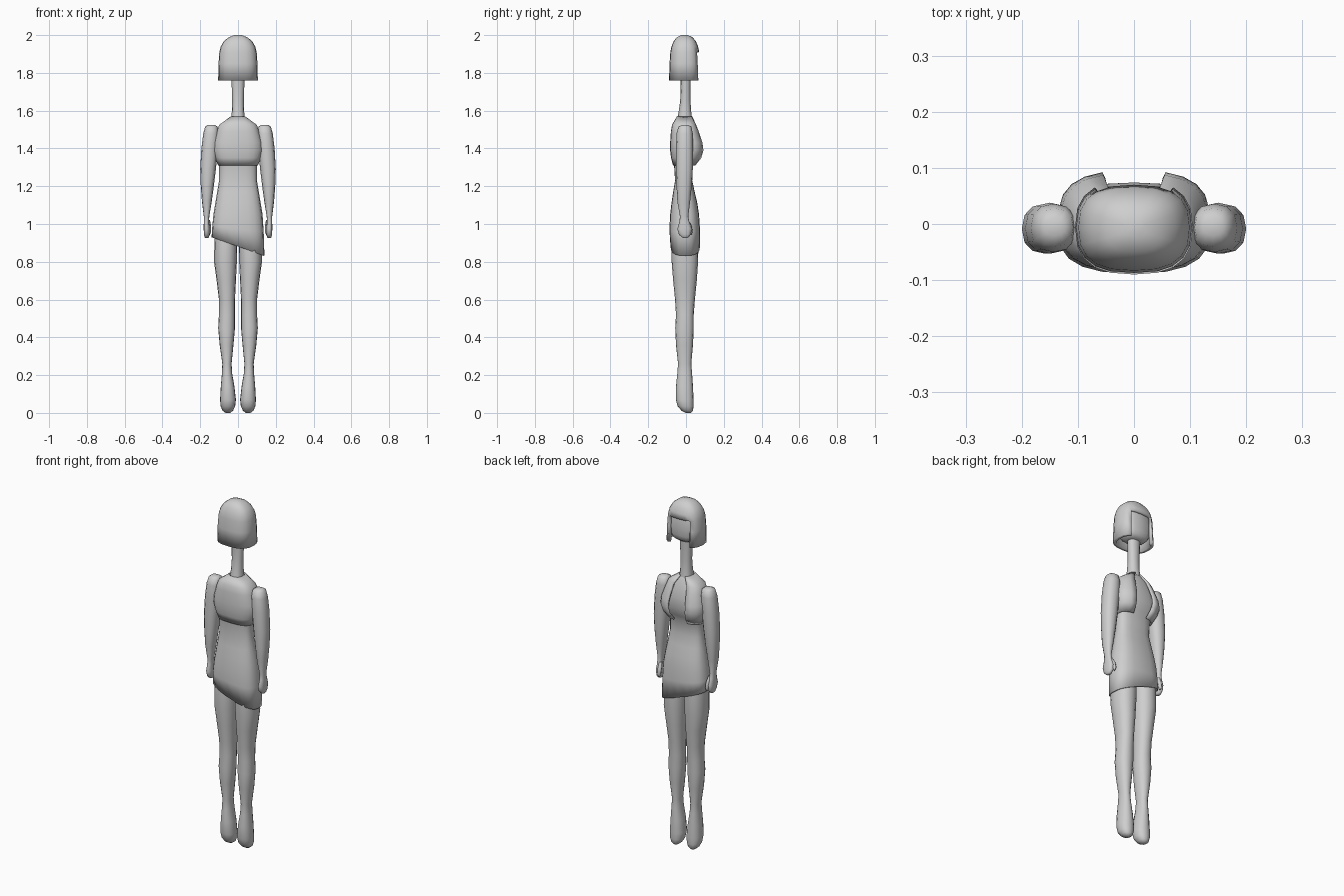
import bpy, bmesh, math

grey = bpy.data.materials.new("plain grey")
grey.diffuse_color = (0.62, 0.62, 0.62, 1)


def loft(name, rings, n=16, e=2.4, gap=0, caps=(True, True), angle=40,
         mirror=False, thick=0, shape=None, cut=None):
    """Rings run from top to bottom: (z, x0, x1, y0, y1). gap opens the +y side (degrees)."""
    bm = bmesh.new()
    rows = []
    for k, (z, x0, x1, y0, y1) in enumerate(rings):
        row = []
        for j in range(n + 1 if gap else n):
            a = math.radians(90 + gap + (360 - 2 * gap) * j / n)
            c, s = math.cos(a), math.sin(a)
            x = (x0 + x1) / 2 + (x1 - x0) / 2 * math.copysign(abs(c) ** (2 / e), c)
            y = (y0 + y1) / 2 + (y1 - y0) / 2 * math.copysign(abs(s) ** (2 / e), s)
            row.append(bm.verts.new(shape(k, x, y, z) if shape else (x, y, z)))
        rows.append(row)
    for up, low in zip(rows, rows[1:]):
        for j in range(n):
            m = (j + 1) % len(up)
            bm.faces.new((up[j], low[j], low[m], up[m]))
    if caps[0]:
        bm.faces.new(rows[0])
    if caps[1]:
        bm.faces.new(rows[-1][::-1])
    if cut:
        bmesh.ops.delete(bm, geom=[f for f in bm.faces if cut(f.calc_center_median())],
                         context='FACES')
    mesh = bpy.data.meshes.new(name)
    bm.to_mesh(mesh)
    bm.free()
    mesh.materials.append(grey)
    ob = bpy.data.objects.new(name, mesh)
    bpy.context.collection.objects.link(ob)
    bpy.ops.object.select_all(action='DESELECT')
    ob.select_set(True)
    bpy.context.view_layer.objects.active = ob
    bpy.ops.object.shade_smooth_by_angle(angle=math.radians(angle))
    if thick:
        mod = ob.modifiers.new("thickness", 'SOLIDIFY')
        mod.thickness, mod.offset = thick, -1
    if mirror:
        ob.modifiers.new("other side", 'MIRROR')
    return ob


def sym(rings):
    return [(z, -x, x, y0, y1) for z, x, y0, y1 in rings]


# Bobbed hair: a shell with the face opening on the +y side
loft("hair", sym([
    (2.0, .02, -.025, .01), (1.988, .05, -.05, .035), (1.968, .075, -.065, .052),
    (1.94, .091, -.077, .064), (1.91, .099, -.083, .07), (1.85, .103, -.087, .074),
    (1.76, .105, -.09, .078)]),
    n=20, e=2.6, caps=(True, False), thick=.018,
    cut=lambda c: c.y > .03 and abs(c.x) < .07 and c.z < 1.91)

# Head with a flat face and rounded chin
loft("head", sym([
    (1.95, .06, -.05, .045), (1.91, .08, -.065, .058), (1.85, .083, -.068, .061),
    (1.81, .08, -.065, .06), (1.785, .066, -.055, .054), (1.77, .04, -.038, .036)]), e=3)

# Neck
loft("neck", sym([
    (1.8, .036, -.03, .026), (1.72, .033, -.028, .024), (1.65, .031, -.031, .024),
    (1.6, .032, -.038, .027), (1.56, .036, -.046, .032)]), n=12, e=2.2)


# Dress: bodice and skirt, with a hem that slants down towards +x
def slant(k, x, y, z):
    drop = {10: .12, 11: .35}.get(k, 0)
    return (x, y, z - drop * (x + .14))


loft("dress", sym([
    (1.56, .036, -.044, .03), (1.52, .09, -.065, .05), (1.45, .11, -.07, .064),
    (1.39, .12, -.07, .068), (1.34, .108, -.066, .05), (1.31, .1, -.063, .036),
    (1.23, .1, -.058, .033), (1.17, .11, -.068, .046), (1.11, .12, -.077, .06),
    (1.05, .13, -.084, .069), (.99, .136, -.088, .074), (.93, .14, -.082, .074)]),
    n=20, e=2.7, caps=(True, False), shape=slant, thick=.005)

# Short open jacket over the bust
loft("jacket", sym([
    (1.57, .038, -.048, .034), (1.525, .1, -.074, .056), (1.49, .113, -.08, .07),
    (1.43, .131, -.084, .09), (1.39, .135, -.084, .095), (1.35, .123, -.079, .084),
    (1.31, .106, -.069, .052)]),
    n=20, e=2.8, gap=17, caps=(False, False), thick=.01)

# Arms with closed hands
loft("arms", [
    (1.525, .122, .16, -.02, .01), (1.515, .108, .174, -.04, .028), (1.48, .102, .184, -.05, .036),
    (1.4, .106, .194, -.053, .038), (1.29, .117, .2, -.053, .036), (1.2, .128, .197, -.05, .03),
    (1.12, .139, .191, -.046, .022), (1.04, .152, .181, -.032, .012), (1.01, .153, .181, -.035, .018),
    (.975, .15, .182, -.046, .03), (.945, .15, .18, -.038, .026), (.93, .154, .177, -.022, .014),
    (.925, .16, .172, -.012, .004)], n=12, e=2.3, angle=60, mirror=True)
loft("thumbs", [
    (1.02, .148, .166, -.002, .014), (.99, .143, .165, .008, .03), (.96, .143, .162, .016, .036),
    (.942, .149, .157, .02, .03)], n=8, e=2, angle=60, mirror=True)

# Legs with downward-pointed feet
loft("legs", [
    (1.0, .006, .12, -.07, .06), (.9, .004, .125, -.078, .066), (.8, .006, .127, -.076, .064),
    (.7, .011, .113, -.068, .057), (.6, .016, .101, -.058, .047), (.52, .016, .101, -.053, .041),
    (.45, .016, .105, -.057, .041), (.36, .024, .097, -.053, .037), (.26, .034, .083, -.042, .028),
    (.21, .031, .085, -.046, .032), (.14, .019, .091, -.053, .037), (.07, .011, .095, -.054, .04),
    (.035, .015, .092, -.044, .04), (.012, .026, .082, -.024, .037), (0, .042, .066, -.002, .026)],
    n=16, e=2.2, angle=60, mirror=True)
